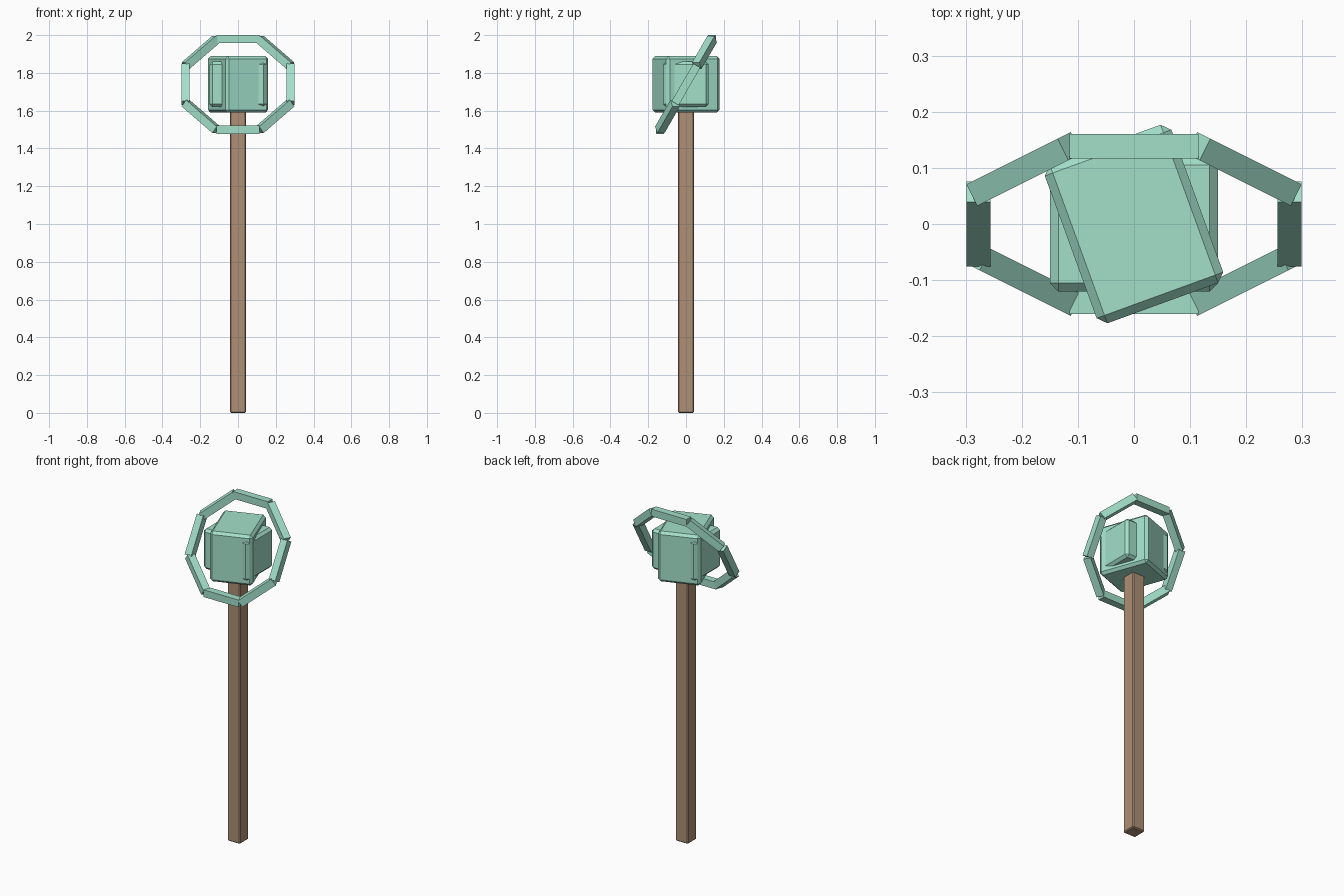
import bpy, bmesh
from math import radians, cos, sin
from mathutils import Vector, Matrix

cube = bpy.data.objects.get("Cube")
if cube:
    bpy.data.objects.remove(cube)


def material(name, rgb):
    mat = bpy.data.materials.new(name)
    mat.use_nodes = True
    mat.diffuse_color = (*rgb, 1)
    mat.node_tree.nodes["Principled BSDF"].inputs["Base Color"].default_value = (*rgb, 1)
    return mat


def box(name, size, matrix, mat, chamfer=0):
    """Flat-shaded box with optional one-step chamfer on every edge."""
    bm = bmesh.new()
    bmesh.ops.create_cube(bm, size=1, matrix=Matrix.Diagonal((*size, 1)))
    if chamfer:
        bmesh.ops.bevel(bm, geom=bm.edges[:], offset=chamfer, segments=1,
                        profile=0.5, affect='EDGES')
    bm.normal_update()
    mesh = bpy.data.meshes.new(name)
    bm.to_mesh(mesh)
    bm.free()
    mesh.materials.append(mat)
    obj = bpy.data.objects.new(name, mesh)
    obj.matrix_world = matrix
    bpy.context.collection.objects.link(obj)
    return obj


teal = material("pale teal", (0.366, 0.745, 0.591))
brown = material("wood brown", (0.42, 0.28, 0.178))

centre = Vector((0, 0, 1.739))

# Wooden post
POST_H = 1.6
box("post", (0.084, 0.084, POST_H), Matrix.Translation((0, 0, POST_H / 2)), brown, 0.006)

# Two crossing chamfered blocks for the head
place = Matrix.Translation(centre)
box("head_block", (0.24, 0.3, 0.3), place @ Matrix.Rotation(radians(20), 4, 'Z'), teal, 0.015)
box("cross_block", (0.3, 0.24, 0.24), place, teal, 0.015)

# Tilted octagonal ring of straight beams, each laid between two corners
RADIUS, THICK, SIDES = 0.3, 0.043, 8
tilt = Matrix.Rotation(radians(-30), 3, 'X')
corners = []
for i in range(SIDES):
    a = radians(360 * (i + 0.5) / SIDES)
    corners.append(centre + tilt @ Vector((RADIUS * cos(a), 0, RADIUS * sin(a))))
for i, start in enumerate(corners):
    end = corners[(i + 1) % SIDES]
    along = end - start
    turn = along.to_track_quat('Z', 'Y').to_matrix().to_4x4()
    box(f"ring_beam_{i + 1}", (THICK, THICK, along.length),
        Matrix.Translation((start + end) / 2) @ turn, teal)
